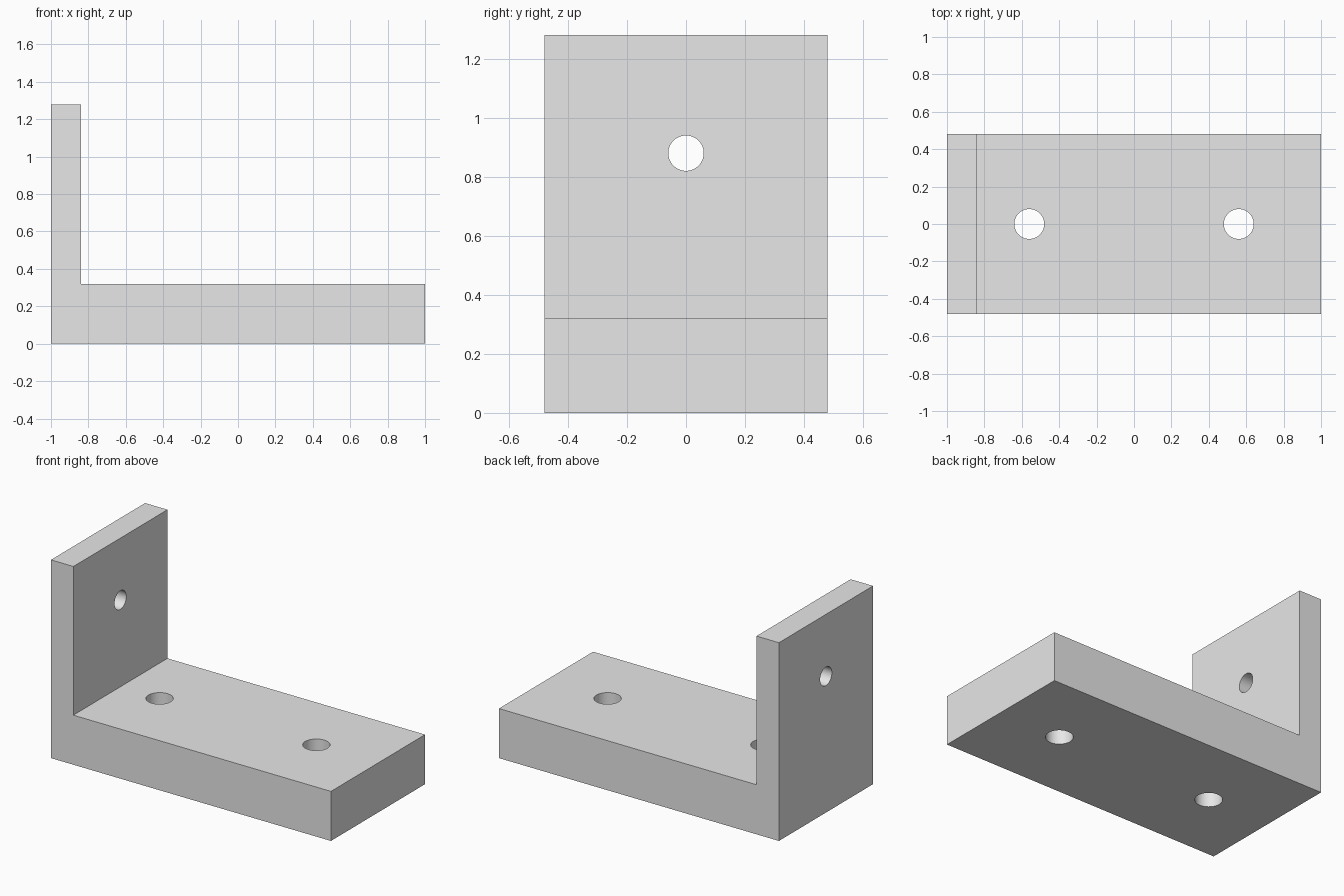
import bpy
import bmesh
from math import pi, radians
from mathutils import Matrix, Vector

cube = bpy.data.objects.get("Cube")
if cube:
    bpy.data.objects.remove(cube, do_unlink=True)

grey = bpy.data.materials.new("light grey")
grey.use_nodes = True
colour = (0.8, 0.8, 0.8, 1)
grey.diffuse_color = colour
grey.node_tree.nodes["Principled BSDF"].inputs["Base Color"].default_value = colour

DEPTH = 0.96


def add_object(name, bm):
    bmesh.ops.recalc_face_normals(bm, faces=bm.faces)
    mesh = bpy.data.meshes.new(name)
    bm.to_mesh(mesh)
    bm.free()
    obj = bpy.data.objects.new(name, mesh)
    bpy.context.collection.objects.link(obj)
    mesh.materials.append(grey)
    return obj


# L-shaped bracket, extruded from its side profile
profile = [(-1, 0), (1, 0), (1, 0.32), (-0.84, 0.32), (-0.84, 1.28), (-1, 1.28)]
bm = bmesh.new()
face = bm.faces.new([bm.verts.new((x, -DEPTH / 2, z)) for x, z in profile])
result = bmesh.ops.extrude_face_region(bm, geom=[face])
verts = [v for v in result["geom"] if isinstance(v, bmesh.types.BMVert)]
bmesh.ops.translate(bm, verts=verts, vec=(0, DEPTH, 0))
bracket = add_object("angle_bracket", bm)


# Round bolt holes through the base and the upright plate
def drill(name, centre, radius, length, turn=0):
    bm = bmesh.new()
    matrix = Matrix.Translation(Vector(centre)) @ Matrix.Rotation(turn, 4, "Y")
    bmesh.ops.create_cone(bm, cap_ends=True, segments=64, radius1=radius,
                          radius2=radius, depth=length, matrix=matrix)
    cutter = add_object(name, bm)
    cutter.hide_render = True
    cutter.hide_set(True)
    cutter.display_type = "WIRE"
    cut = bracket.modifiers.new(name, "BOOLEAN")
    cut.operation = "DIFFERENCE"
    cut.solver = "EXACT"
    cut.object = cutter
    return cutter


cutters = [
    drill("base_hole_right", (-0.56, 0, 0.16), 0.08, 0.6),
    drill("base_hole_left", (0.56, 0, 0.16), 0.08, 0.6),
    drill("upright_hole", (-0.92, 0, 0.88), 0.06, 0.4, pi / 2),
]

# Apply the cuts, then smooth only the hole walls
bpy.ops.object.select_all(action="DESELECT")
bpy.context.view_layer.objects.active = bracket
bracket.select_set(True)
for modifier in list(bracket.modifiers):
    bpy.ops.object.modifier_apply(modifier=modifier.name)
for cutter in cutters:
    bpy.data.objects.remove(cutter, do_unlink=True)
bpy.ops.object.shade_smooth_by_angle(angle=radians(30))
